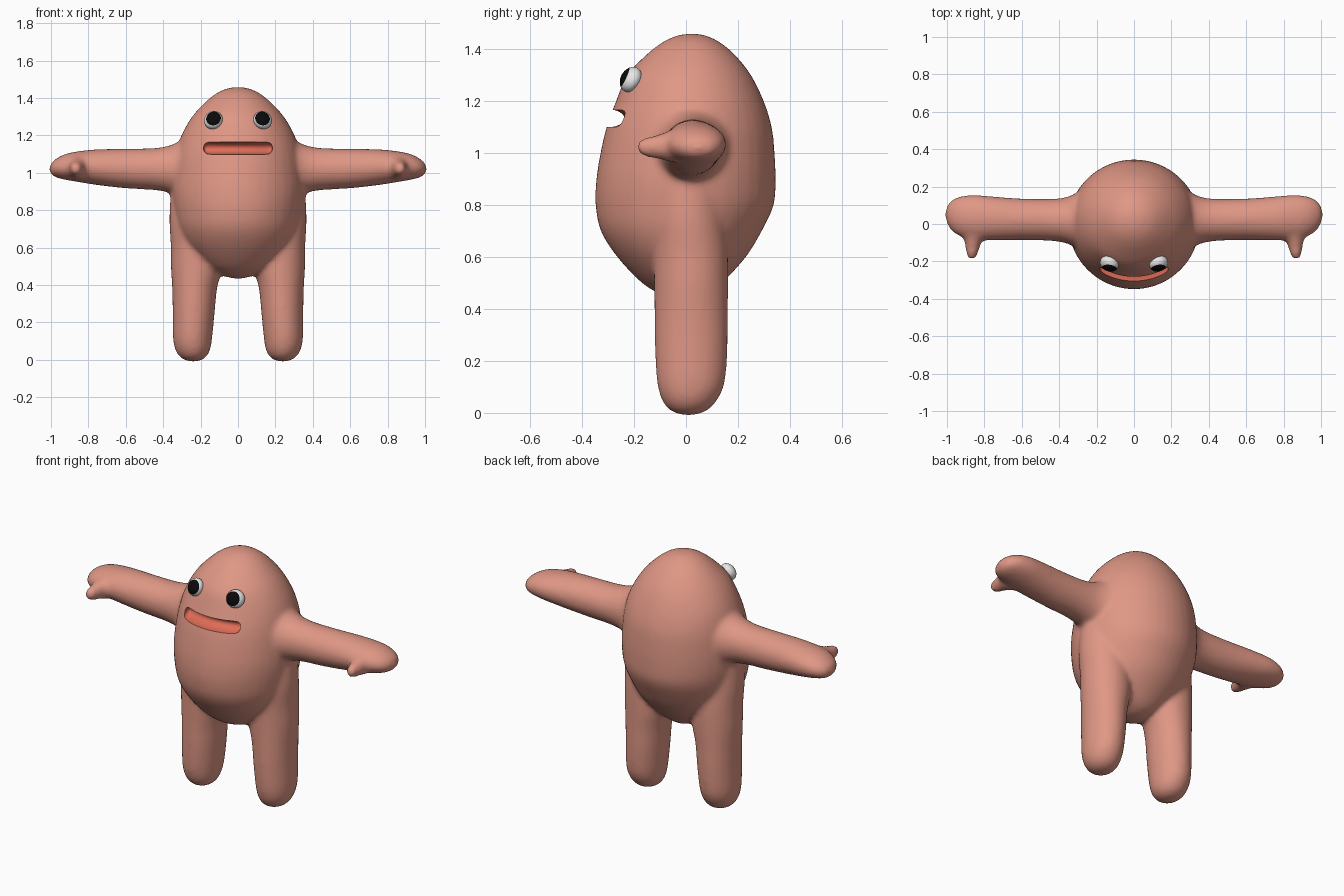
import bpy, bmesh, math
from mathutils import Vector, Matrix

if "Cube" in bpy.data.objects:
    bpy.data.objects.remove(bpy.data.objects["Cube"])


def material(name, rgb):
    m = bpy.data.materials.new(name)
    m.diffuse_color = (*rgb, 1)
    m.use_nodes = True
    m.node_tree.nodes["Principled BSDF"].inputs["Base Color"].default_value = m.diffuse_color
    return m


SKIN = material("salmon_skin", (0.74, 0.31, 0.235))
MOUTH = material("mouth_red", (0.74, 0.15, 0.095))
WHITE = material("eye_white", (0.8, 0.8, 0.8))
BLACK = material("pupil_black", (0.003, 0.003, 0.003))


def smooth_rings(rings, steps=4):
    """Catmull-Rom interpolation between ring settings."""
    out = []
    for i in range(len(rings) - 1):
        a, b, c, d = (rings[max(0, min(len(rings) - 1, i + k))] for k in (-1, 0, 1, 2))
        for s in range(steps):
            t = s / steps
            out.append([0.5 * (2 * q + (r - p) * t + (2 * p - 5 * q + 4 * r - w) * t * t
                               + (3 * q - p - 3 * r + w) * t ** 3)
                        for p, q, r, w in zip(a, b, c, d)])
    return out + [list(rings[-1])]


def loft(bm, axis, rings, side=1, n=40):
    """Elliptical rings (position, centre a, centre b, radius a, radius b) along an axis."""
    u, v = [k for k in range(3) if k != axis]
    loops = []
    for t, cu, cv, ru, rv in smooth_rings(rings):
        loop = []
        for k in range(n):
            ang = 2 * math.pi * k / n
            co = [0, 0, 0]
            co[axis] = t
            co[u] = cu + max(ru, 0.002) * math.cos(ang)
            co[v] = cv + max(rv, 0.002) * math.sin(ang)
            co[0] *= side
            loop.append(bm.verts.new(co))
        loops.append(loop)
    faces = [bm.faces.new(loops[0]), bm.faces.new(loops[-1])]
    for a, b in zip(loops, loops[1:]):
        for k in range(n):
            j = (k + 1) % n
            faces.append(bm.faces.new((a[k], a[j], b[j], b[k])))
    bmesh.ops.recalc_face_normals(bm, faces=faces)


def make_object(name, bm, *mats):
    me = bpy.data.meshes.new(name)
    bm.to_mesh(me)
    bm.free()
    for m in mats:
        me.materials.append(m)
    ob = bpy.data.objects.new(name, me)
    bpy.context.collection.objects.link(ob)
    return ob


def select(ob):
    bpy.ops.object.select_all(action='DESELECT')
    ob.select_set(True)
    bpy.context.view_layer.objects.active = ob


# Egg-shaped torso and head
bm = bmesh.new()
loft(bm, 2, [(.435, 0, 0, .03, .03), (.455, 0, -.005, .09, .09), (.5, 0, -.015, .175, .155),
             (.6, 0, -.017, .268, .248), (.7, 0, -.018, .318, .31), (.8, 0, -.005, .342, .343),
             (.9, 0, 0, .352, .345), (1.0, 0, .006, .347, .335), (1.1, 0, .012, .333, .318),
             (1.2, 0, .015, .303, .284), (1.3, 0, .012, .246, .238), (1.38, 0, .018, .173, .168),
             (1.43, 0, .02, .108, .104), (1.453, 0, .022, .05, .05), (1.459, 0, .024, .01, .01)])

for s in (1, -1):
    # Legs
    loft(bm, 2, [(-.009, .24, .01, .02, .02), (.008, .24, .01, .062, .07), (.05, .242, .014, .092, .107),
                 (.12, .243, .019, .105, .131), (.25, .237, .02, .112, .140), (.38, .232, .02, .12, .141),
                 (.5, .222, .02, .137, .143), (.62, .222, .018, .138, .143), (.75, .222, .01, .145, .14),
                 (.9, .22, .01, .14, .13)], s)
    # Arms
    loft(bm, 0, [(.15, .02, 1.02, .18, .18), (.28, .02, 1.02, .157, .16), (.36, .02, 1.02, .124, .128),
                 (.45, .022, 1.02, .112, .112), (.6, .025, 1.023, .111, .106), (.75, .03, 1.03, .117, .096),
                 (.85, .035, 1.033, .121, .083), (.92, .04, 1.032, .11, .07), (.97, .045, 1.026, .086, .052),
                 (.998, .05, 1.022, .052, .032), (1.008, .05, 1.02, .015, .012)], s)
    # Thumbs
    loft(bm, 1, [(-.19, .867, 1.022, .008, .01), (-.178, .867, 1.022, .024, .028),
                 (-.15, .865, 1.022, .033, .039), (-.1, .86, 1.024, .045, .049),
                 (-.06, .85, 1.026, .066, .061), (0, .83, 1.028, .095, .07)], s)
body = make_object("body", bm, SKIN)

# Mouth cutter following the curve of the face
bm = bmesh.new()
rings = []
for x, ry, rz in ((.184, .012, .008), (.179, .035, .021), (.168, .048, .03), (.145, .056, .034),
                  (.1, .06, .034), (.05, .062, .034)):
    rings.append((x, .013 - .312 * math.sqrt(1 - (x / .329) ** 2), 1.133, ry, rz))
mirrored = [(-r[0], *r[1:]) for r in rings]
loft(bm, 0, mirrored + [(0, -.299, 1.133, .062, .034)] + rings[::-1])
cutter = make_object("mouth_cutter", bm, MOUTH)
cutter.hide_render = True

# Fuse the limbs into one soft skin, then cut the mouth
rm = body.modifiers.new("fuse", 'REMESH')
rm.mode = 'VOXEL'
rm.voxel_size = 0.012
sm = body.modifiers.new("soften", 'SMOOTH')
sm.factor = 0.5
sm.iterations = 14
bo = body.modifiers.new("mouth", 'BOOLEAN')
bo.operation = 'DIFFERENCE'
bo.solver = 'EXACT'
bo.material_mode = 'TRANSFER'
bo.object = cutter
select(body)
bpy.ops.object.convert(target='MESH')
bpy.ops.object.shade_smooth_by_angle(angle=math.radians(40))
bpy.data.objects.remove(cutter)

# Eyes: flattened balls with a black cap as the pupil
for s, name in ((1, "left_eye"), (-1, "right_eye")):
    bm = bmesh.new()
    bmesh.ops.create_uvsphere(bm, u_segments=32, v_segments=24, radius=1)
    for f in bm.faces:
        f.smooth = True
        f.material_index = 1 if f.calc_center_median().z > math.cos(math.radians(52)) else 0
    normal = Vector((s * .35, -.8, .45)).normalized()
    gaze = Vector((s * .05, -.9, .38)).normalized()
    rn = Vector((0, 0, 1)).rotation_difference(normal).to_matrix().to_4x4()
    rg = Vector((0, 0, 1)).rotation_difference(gaze).to_matrix().to_4x4()
    squash = Matrix.Diagonal((.051, .051, .038, 1))
    bm.transform(Matrix.Translation((s * .132, -.212, 1.282)) @ rn @ squash @ rn.inverted() @ rg)
    make_object(name, bm, WHITE, BLACK)
